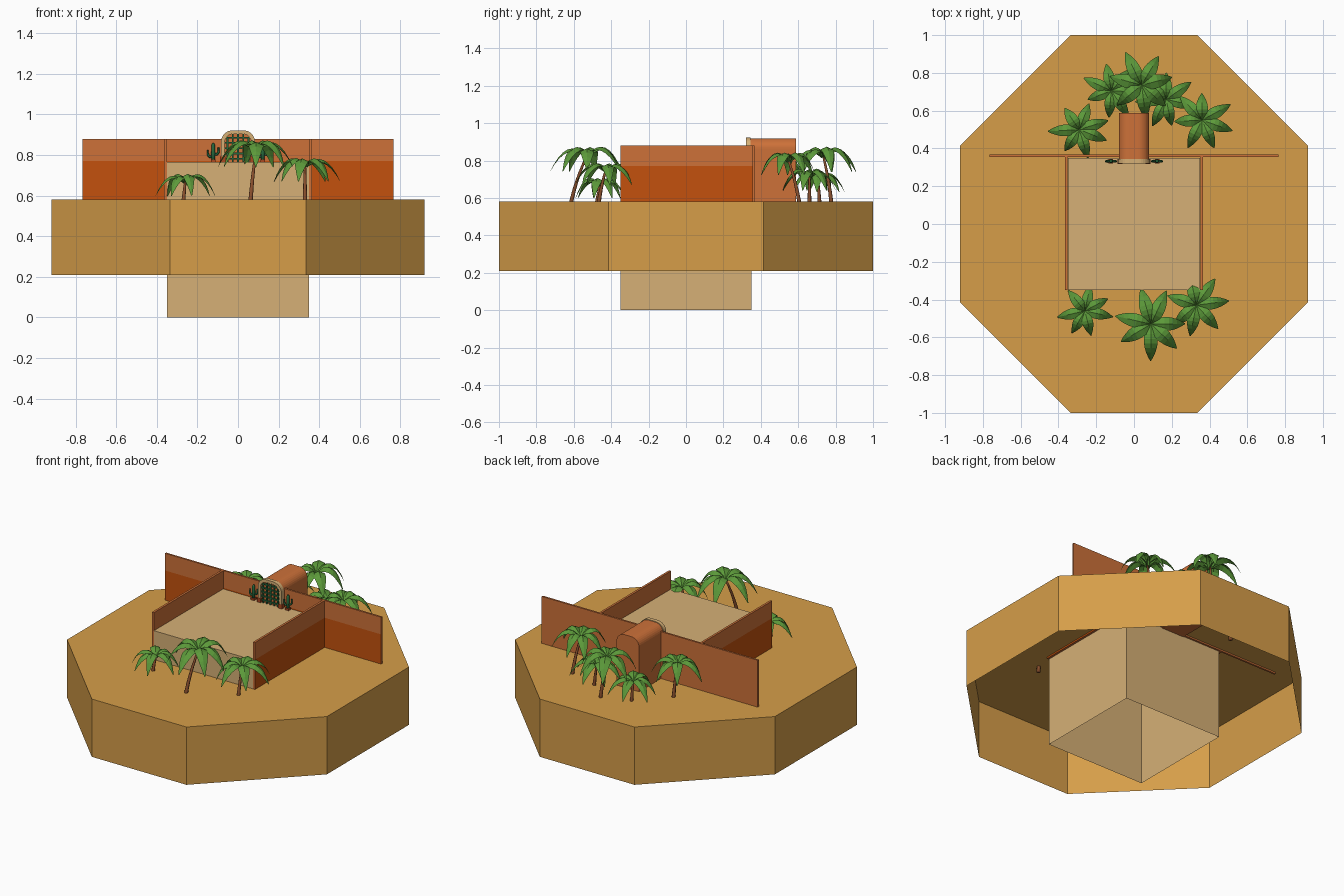
import bpy, bmesh, math, random
from mathutils import Vector, Matrix

if "Cube" in bpy.data.objects:
    bpy.data.objects.remove(bpy.data.objects["Cube"])

random.seed(4)


def mat(name, rgb):
    m = bpy.data.materials.new(name)
    lin = [((c / 255 + 0.055) / 1.055) ** 2.4 if c > 10 else c / 255 / 12.92 for c in rgb]
    m.diffuse_color = (*lin, 1)
    m.use_nodes = True
    m.node_tree.nodes["Principled BSDF"].inputs["Base Color"].default_value = m.diffuse_color
    return m


SAND = mat("sand", (214, 158, 73))
STONE = mat("pale stone", (214, 176, 118))
CLAY = mat("clay", (205, 113, 57))
RUST = mat("rust orange", (196, 81, 13))
LEAF = mat("palm green", (92, 154, 58))
BARK = mat("bark brown", (136, 78, 44))
CACTUS = mat("cactus green", (38, 104, 60))
POST = mat("post red", (170, 72, 32))


def finish(bm, name, *mats, smooth=False):
    me = bpy.data.meshes.new(name)
    bm.to_mesh(me)
    bm.free()
    for m in mats:
        me.materials.append(m)
    if smooth:
        me.shade_smooth()
    ob = bpy.data.objects.new(name, me)
    bpy.context.collection.objects.link(ob)
    return ob


def prism(name, pts, z0, z1, m):
    """Upright prism with a lid and an open underside."""
    bm = bmesh.new()
    lo = [bm.verts.new((x, y, z0)) for x, y in pts]
    hi = [bm.verts.new((x, y, z1)) for x, y in pts]
    for i in range(len(pts)):
        j = (i + 1) % len(pts)
        bm.faces.new((lo[i], lo[j], hi[j], hi[i]))
    bm.faces.new(hi)
    return finish(bm, name, m)


def add_box(bm, x0, x1, y0, y1, z0, z1):
    M = Matrix.Translation(((x0 + x1) / 2, (y0 + y1) / 2, (z0 + z1) / 2))
    bmesh.ops.create_cube(bm, size=1, matrix=M @ Matrix.Diagonal((x1 - x0, y1 - y0, z1 - z0, 1)))


def wall(name, dims, facing):
    """Wall whose lower part is rust orange on the side it faces."""
    bm = bmesh.new()
    add_box(bm, *dims)
    bmesh.ops.bisect_plane(bm, geom=bm.verts[:] + bm.edges[:] + bm.faces[:],
                           plane_co=(0, 0, 0.77), plane_no=(0, 0, 1))
    bm.normal_update()
    for f in bm.faces:
        if f.calc_center_median().z < 0.77 and f.normal.dot(Vector(facing)) > 0.9:
            f.material_index = 1
    return finish(bm, name, CLAY, RUST)


def tube(bm, path, radii, sides=8):
    """Round tube along a mostly upright path."""
    rings = []
    for i, p in enumerate(path):
        d = path[min(i + 1, len(path) - 1)] - path[max(i - 1, 0)]
        q = d.to_track_quat('Z', 'Y')
        rings.append([bm.verts.new(p + q @ Vector((math.cos(a) * radii[i], math.sin(a) * radii[i], 0)))
                      for a in (2 * math.pi * k / sides for k in range(sides))])
    for a, b in zip(rings, rings[1:]):
        for k in range(sides):
            n = (k + 1) % sides
            bm.faces.new((a[k], a[n], b[n], b[k]))
    bm.faces.new(rings[-1])
    bm.faces.new(rings[0][::-1])


def arch(half, z0, z1, r, n=8):
    """Outline (x, z) of a round-shouldered arch, right foot to left foot."""
    pts = [(half, z0)]
    for cx, start in ((half - r, 0), (r - half, 90)):
        for k in range(n + 1):
            a = math.radians(start + 90 * k / n)
            pts.append((cx + r * math.cos(a), z1 - r + r * math.sin(a)))
    return pts + [(-half, z0)]


# ground slab and terrace block
a, b = 0.335, 0.415
prism("ground_slab", [(a, -1), (0.92, -b), (0.92, b), (a, 1), (-a, 1), (-0.92, b), (-0.92, -b), (-a, -1)],
      0.21, 0.58, SAND)
prism("terrace_block", [(-0.35, -0.35), (0.35, -0.35), (0.35, 0.35), (-0.35, 0.35)], 0, 0.765, STONE)

# walls
wall("back_wall", (-0.765, 0.765, 0.355, 0.367, 0.57, 0.88), (0, -1, 0))
wall("left_wall", (-0.365, -0.351, -0.35, 0.356, 0.57, 0.88), (-1, 0, 0))
wall("right_wall", (0.351, 0.365, -0.35, 0.356, 0.57, 0.88), (1, 0, 0))

# gatehouse with rounded roof
bm = bmesh.new()
prof = arch(0.08, 0.57, 0.918, 0.055)
front = [bm.verts.new((x, 0.335, z)) for x, z in prof]
back = [bm.verts.new((x, 0.588, z)) for x, z in prof]
for i in range(len(prof)):
    j = (i + 1) % len(prof)
    bm.faces.new((front[i], back[i], back[j], front[j]))
bm.faces.new(front)
bm.faces.new(back)
bmesh.ops.recalc_face_normals(bm, faces=bm.faces[:])
finish(bm, "gatehouse", CLAY)

# pale arch frame
bm = bmesh.new()
outer, inner = arch(0.084, 0.79, 0.922, 0.058), arch(0.066, 0.79, 0.904, 0.042)
loops = [[bm.verts.new((x, y, z)) for x, z in p] for y in (0.32, 0.345) for p in (outer, inner)]
fo, fi, bo, bi = loops
for i in range(len(outer) - 1):
    j = i + 1
    for q in ((fo[i], fo[j], fi[j], fi[i]), (bo[i], bi[i], bi[j], bo[j]),
              (fo[i], bo[i], bo[j], fo[j]), (fi[i], fi[j], bi[j], bi[i])):
        bm.faces.new(q)
bmesh.ops.recalc_face_normals(bm, faces=bm.faces[:])
finish(bm, "arch_frame", STONE)

# red posts under the frame
bm = bmesh.new()
for s in (-1, 1):
    add_box(bm, s * 0.075 - 0.013, s * 0.075 + 0.013, 0.318, 0.345, 0.76, 0.792)
finish(bm, "arch_posts", POST)

# lattice gate
bm = bmesh.new()
for k in range(5):
    x = -0.052 + 0.026 * k
    add_box(bm, x - 0.004, x + 0.004, 0.326, 0.333, 0.765, 0.904 if abs(x) < 0.04 else 0.89)
for k in range(5):
    z = 0.782 + 0.026 * k
    add_box(bm, -0.066, 0.066, 0.325, 0.332, z - 0.004, z + 0.004)
finish(bm, "lattice_gate", CACTUS)

# cacti beside the gate
for side, name in ((-1, "left_cactus"), (1, "right_cactus")):
    bm = bmesh.new()
    c = Vector((side * 0.122, 0.332, 0.76))
    tube(bm, [c, c + Vector((0, 0, 0.05)), c + Vector((0, 0, 0.09)), c + Vector((0, 0, 0.1))],
         [0.009, 0.01, 0.009, 0.004])
    for s, h in ((-1, 0.03), (1, 0.042)):
        tube(bm, [c + Vector((s * dx, 0, h + dz)) for dx, dz in ((0, 0), (0.019, 0.002), (0.026, 0.012), (0.026, 0.036))],
             [0.006, 0.006, 0.006, 0.004])
    finish(bm, name, CACTUS, smooth=True)
    bm = bmesh.new()
    add_box(bm, c.x - 0.012, c.x + 0.012, c.y - 0.012, c.y + 0.012, 0.76, 0.778)
    finish(bm, name + "_pot", POST)


def palm(name, base, top, R, leaves=7):
    """Leaning trunk with a crown of arched, folded leaves."""
    bx, by = base
    hub = Vector(top)
    bm = bmesh.new()
    path, radii = [], []
    for k in range(7):
        t = k / 6
        e = t * (0.55 + 0.45 * t)
        path.append(Vector((bx + (hub.x - bx) * e, by + (hub.y - by) * e, 0.545 + (hub.z - 0.545) * t)))
        radii.append(0.012 - 0.006 * t)
    tube(bm, path, radii)
    finish(bm, name + "_trunk", BARK, smooth=True)
    bm = bmesh.new()
    turn = random.uniform(0, 6.28)
    for i in range(leaves):
        ang = turn + 2 * math.pi * i / leaves + random.uniform(-0.15, 0.15)
        L = R * random.uniform(0.88, 1.08)
        lift = random.uniform(1.15, 1.55)
        out = Vector((math.cos(ang), math.sin(ang), 0))
        side = Vector((-out.y, out.x, 0))
        rows = []
        for k in range(9):
            t = k / 8
            w = 0.2 * R * math.sin(math.pi * min(1, 0.06 + 0.94 * t) ** 0.85) ** 0.8 if k < 8 else 0.002
            mid = hub + out * L * (1.1 * t - 0.1 * t * t) + Vector((0, 0, R * (lift * t - (lift + 0.45) * t * t)))
            edge = Vector((0, 0, -0.45 * w))
            rows.append([bm.verts.new(mid - side * w + edge), bm.verts.new(mid), bm.verts.new(mid + side * w + edge)])
        for p, q in zip(rows, rows[1:]):
            for m in (0, 1):
                bm.faces.new((p[m], q[m], q[m + 1], p[m + 1]))
    bm.normal_update()
    for f in bm.faces:
        if f.normal.z < 0:
            f.normal_flip()
    finish(bm, name + "_leaves", LEAF)


# palm groves in front and behind
PALMS = [
    ("front_left", (-0.27, -0.48), (-0.26, -0.46, 0.665), 0.145),
    ("front_middle", (0.06, -0.62), (0.09, -0.53, 0.825), 0.185),
    ("front_right", (0.33, -0.47), (0.33, -0.43, 0.745), 0.165),
    ("back_far_left", (-0.283, 0.534), (-0.29, 0.50, 0.775), 0.155),
    ("back_left", (-0.113, 0.715), (-0.12, 0.705, 0.70), 0.15),
    ("back_middle", (0.063, 0.78), (0.04, 0.735, 0.82), 0.18),
    ("back_right", (0.19, 0.66), (0.17, 0.66, 0.71), 0.155),
    ("back_far_right", (0.383, 0.61), (0.36, 0.55, 0.795), 0.16),
]
for name, base, top, R in PALMS:
    palm(name + "_palm", base, top, R)
